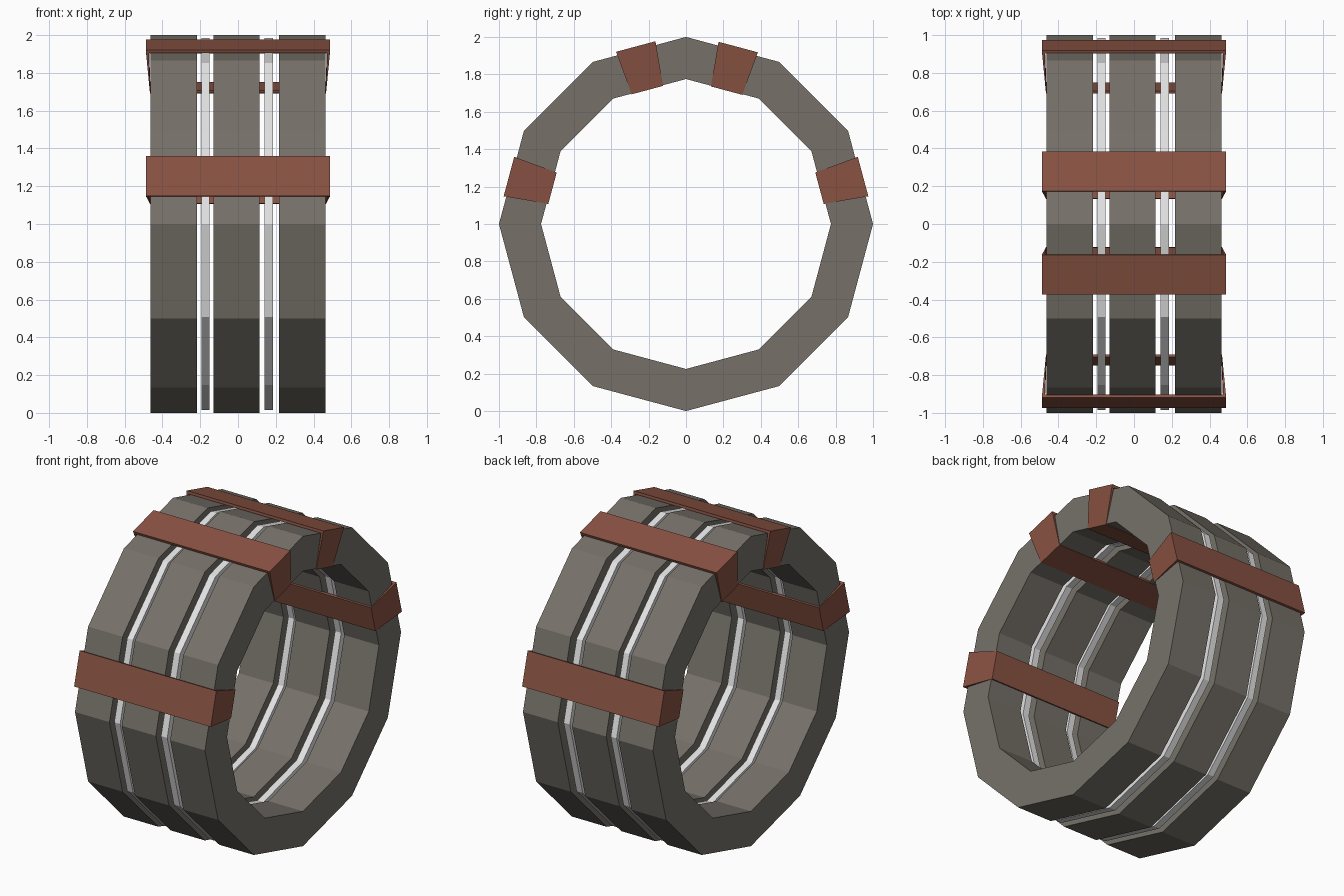
import bpy, bmesh, math

if "Cube" in bpy.data.objects:
    bpy.data.objects.remove(bpy.data.objects["Cube"])


def material(name, rgb):
    m = bpy.data.materials.new(name)
    m.diffuse_color = (*rgb, 1)
    m.use_nodes = True
    m.node_tree.nodes["Principled BSDF"].inputs["Base Color"].default_value = m.diffuse_color
    return m


STONE = material("warm grey", (0.181, 0.165, 0.141))
COPPER = material("red brown", (0.25, 0.085, 0.055))
SILVER = material("pale silver", (0.77, 0.77, 0.77))


def loop_mesh(name, rings, mat):
    """Skin a closed chain of closed vertex loops (torus topology)."""
    bm = bmesh.new()
    vs = [[bm.verts.new(p) for p in ring] for ring in rings]
    n, k = len(vs), len(vs[0])
    for i in range(n):
        for j in range(k):
            a, b = vs[i], vs[(i + 1) % n]
            bm.faces.new((a[j], a[(j + 1) % k], b[(j + 1) % k], b[j]))
    bmesh.ops.recalc_face_normals(bm, faces=bm.faces)
    me = bpy.data.meshes.new(name)
    bm.to_mesh(me)
    bm.free()
    me.materials.append(mat)
    ob = bpy.data.objects.new(name, me)
    bpy.context.collection.objects.link(ob)
    return ob


def hoop(name, x0, x1, r0, r1, mat):
    """Twelve-sided hoop around the x axis, centred at z = 1."""
    profile = [(x0, r0), (x1, r0), (x1, r1), (x0, r1)]
    rings = []
    for i in range(12):
        a = math.radians(30 * i)
        rings.append([(x, r * math.cos(a), 1 + r * math.sin(a)) for x, r in profile])
    loop_mesh(name, rings, mat)


def clamp(name, angle, shift, top):
    """Hollow tapered band wrapped round the three hoops at one facet."""
    a = math.radians(angle)
    outer = [(-.488, top), (.488, top), (.466, top - .241), (-.466, top - .241)]
    inner = [(-.472, top - .017), (.472, top - .017),
             (.4645, top - .227), (-.4645, top - .227)]

    def loop(section, side):
        pts = []
        for x, n in section:
            t = shift + side * (.109 + (n - top) * .091)
            pts.append((x, n * math.cos(a) - t * math.sin(a),
                        1 + n * math.sin(a) + t * math.cos(a)))
        return pts

    loop_mesh(name, [loop(outer, -1), loop(outer, 1), loop(inner, 1), loop(inner, -1)], COPPER)


# three heavy hoops
hoop("left_hoop", -.464, -.218, .775, 1.0, STONE)
hoop("middle_hoop", -.13, .113, .775, 1.0, STONE)
hoop("right_hoop", .216, .464, .775, 1.0, STONE)

# thin pale rings floating in the gaps
hoop("left_inlay", -.194, -.152, .79, .985, SILVER)
hoop("right_inlay", .14, .184, .79, .985, SILVER)

# four clamps holding the hoops together
clamp("back_low_clamp", 15, 0, .98)
clamp("back_high_clamp", 75, -.025, .986)
clamp("front_high_clamp", 105, .014, .986)
clamp("front_low_clamp", 165, 0, .98)
